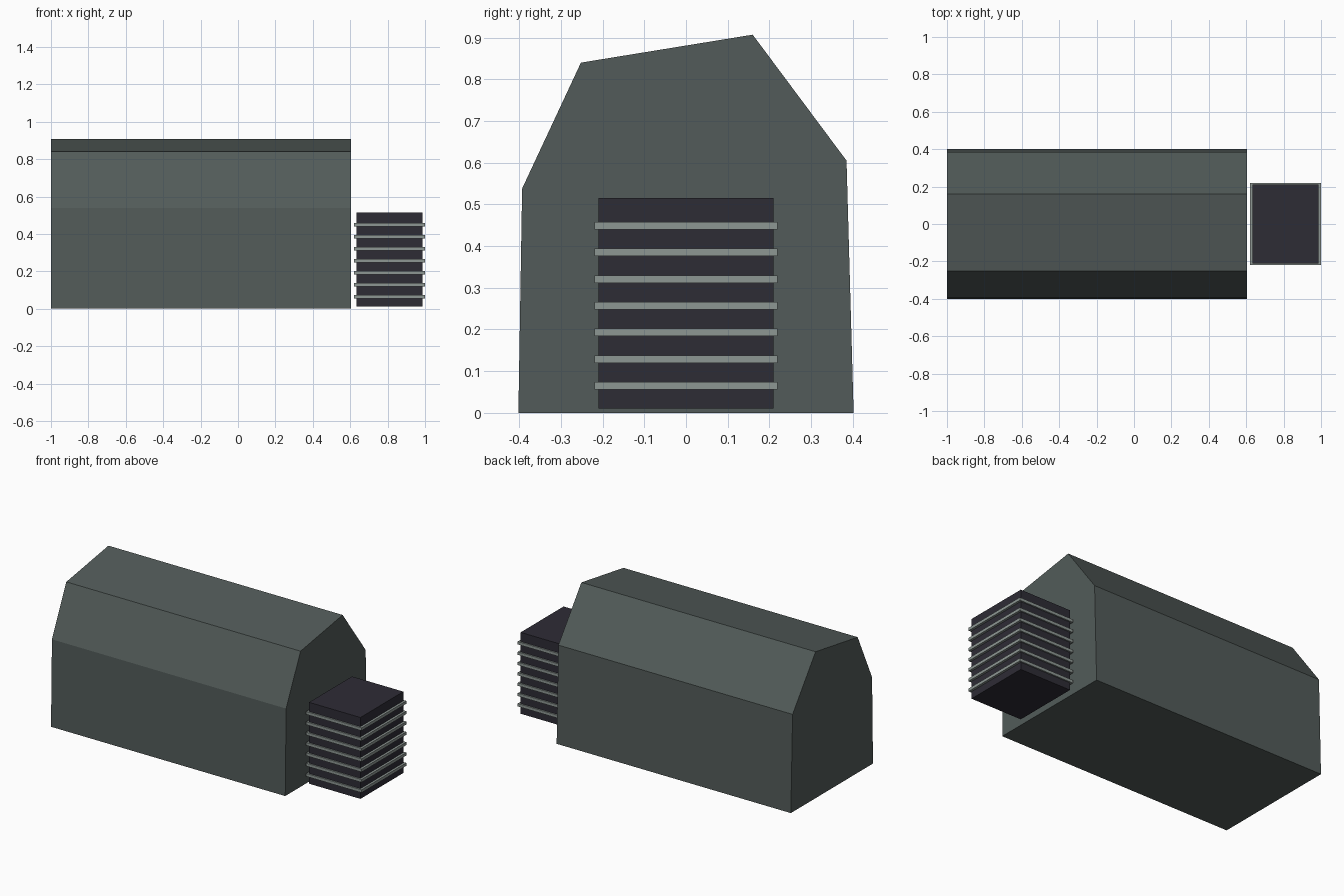
import bpy
import bmesh

cube = bpy.data.objects.get("Cube")
if cube:
    bpy.data.objects.remove(cube, do_unlink=True)


def material(name, rgb):
    mat = bpy.data.materials.new(name)
    mat.use_nodes = True
    mat.diffuse_color = (*rgb, 1)
    mat.node_tree.nodes["Principled BSDF"].inputs["Base Color"].default_value = (*rgb, 1)
    return mat


def prism(name, profile, x0, x1, mat):
    """Extrude a (y, z) outline along x."""
    bm = bmesh.new()
    face = bm.faces.new([bm.verts.new((x0, y, z)) for y, z in profile])
    grown = bmesh.ops.extrude_face_region(bm, geom=[face])["geom"]
    tips = [v for v in grown if isinstance(v, bmesh.types.BMVert)]
    bmesh.ops.translate(bm, verts=tips, vec=(x1 - x0, 0, 0))
    bmesh.ops.recalc_face_normals(bm, faces=bm.faces)
    mesh = bpy.data.meshes.new(name)
    bm.to_mesh(mesh)
    bm.free()
    mesh.materials.append(mat)
    obj = bpy.data.objects.new(name, mesh)
    bpy.context.collection.objects.link(obj)
    return obj


def box(name, x0, x1, half_y, z0, z1, mat):
    outline = [(-half_y, z0), (half_y, z0), (half_y, z1), (-half_y, z1)]
    return prism(name, outline, x0, x1, mat)


slate = material("slate green", (0.085, 0.105, 0.100))
dark = material("dark violet grey", (0.027, 0.025, 0.036))
steel = material("pale steel", (0.27, 0.31, 0.295))

# Main hall with an uneven faceted roof
hall = [(-0.402, 0), (0.402, 0), (0.385, 0.605),
        (0.16, 0.907), (-0.252, 0.84), (-0.393, 0.538)]
prism("main_hall", hall, -1.0, 0.605, slate)

# Cooling unit beside the end wall
box("cooling_unit", 0.634, 0.986, 0.21, 0.011, 0.515, dark)

# Evenly stacked fins wrapped around the unit
for i in range(7):
    z = 0.065 + 0.064 * i
    box(f"cooling_fin_{i + 1}", 0.62, 1.0, 0.219, z - 0.009, z + 0.009, steel)
